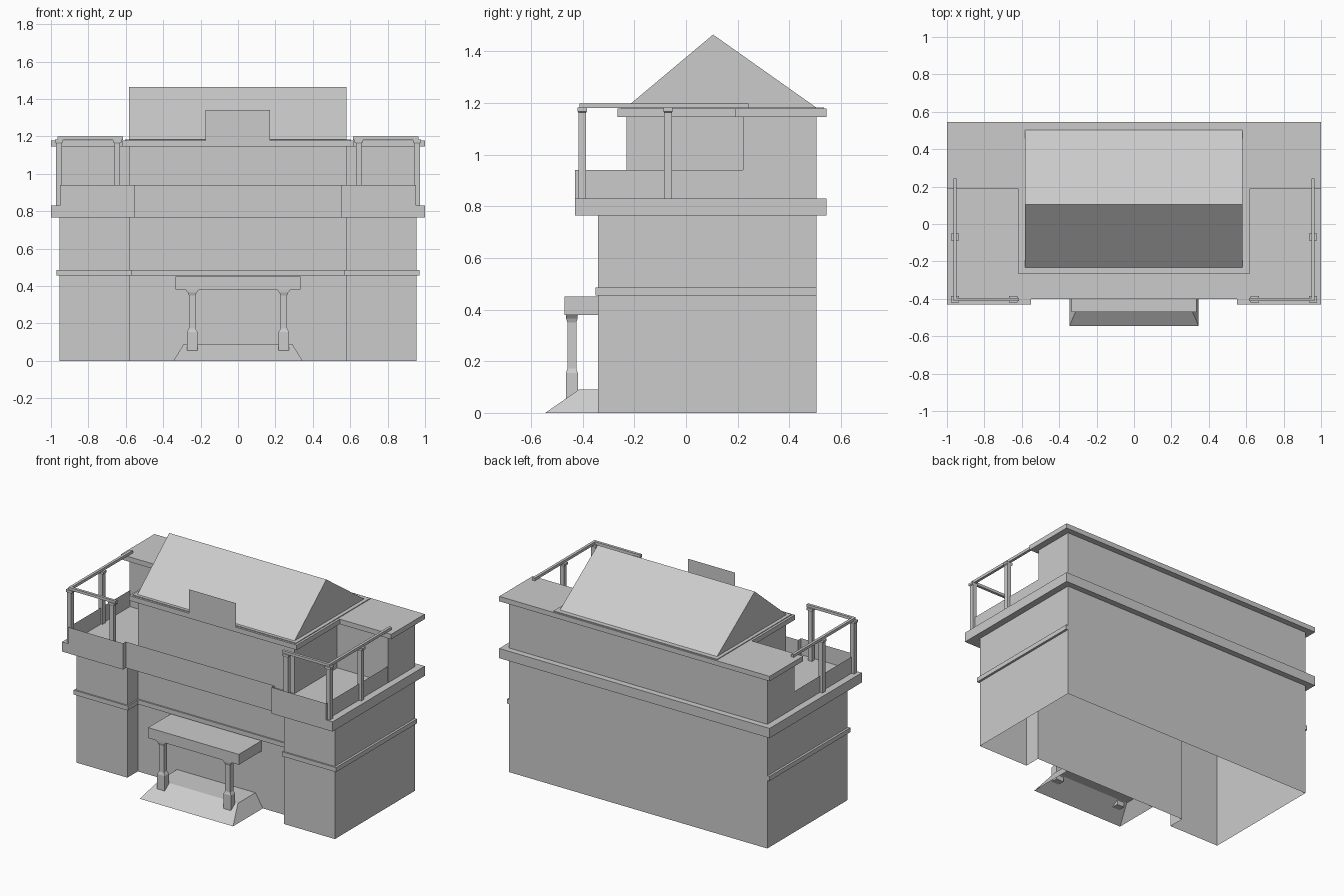
import bpy, bmesh

if "Cube" in bpy.data.objects:
    bpy.data.objects.remove(bpy.data.objects["Cube"])


def loft(name, rings, cap_start=True, cap_end=True):
    """Skin a list of equal-length point rings."""
    bm = bmesh.new()
    loops = [[bm.verts.new(p) for p in ring] for ring in rings]
    n = len(loops[0])
    for a, b in zip(loops, loops[1:]):
        for i in range(n):
            j = (i + 1) % n
            bm.faces.new((a[i], a[j], b[j], b[i]))
    if cap_start:
        bm.faces.new(loops[0][::-1])
    if cap_end:
        bm.faces.new(loops[-1])
    bmesh.ops.recalc_face_normals(bm, faces=bm.faces[:])
    mesh = bpy.data.meshes.new(name)
    bm.to_mesh(mesh)
    bm.free()
    obj = bpy.data.objects.new(name, mesh)
    bpy.context.collection.objects.link(obj)
    return obj


def prism(name, pts, z0, z1, caps=True):
    return loft(name, [[(x, y, z) for x, y in pts] for z in (z0, z1)], caps, caps)


def rect(x0, x1, y0, y1):
    return [(x0, y0), (x1, y0), (x1, y1), (x0, y1)]


def box(name, x0, x1, y0, y1, z0, z1):
    return prism(name, rect(x0, x1, y0, y1), z0, z1)


def stack(name, cx, cy, levels):
    """Square-section column from (z, half width x, half width y) levels."""
    return loft(name, [[(x, y, z) for x, y in rect(cx - a, cx + a, cy - b, cy + b)]
                       for z, a, b in levels])


def panel(name, pts):
    mesh = bpy.data.meshes.new(name)
    mesh.from_pydata(pts, [], [tuple(range(len(pts)))])
    bpy.context.collection.objects.link(bpy.data.objects.new(name, mesh))


def mirrored(right):
    """Complete a symmetric outline from its right half, front to back."""
    return right + [(-x, y) for x, y in reversed(right)]


# Ground storey with recessed centre, open underneath
front = [(0.58, -0.23), (0.58, -0.34), (0.955, -0.34), (0.955, 0.505)]
prism("lower_walls", mirrored(front), 0, 0.765, caps=False)

# String course around front and sides
outer = [(0.57, -0.24), (0.57, -0.35), (0.97, -0.35), (0.97, 0.505)]
path_out = [(-x, y) for x, y in reversed(outer)] + outer
path_in = [(-x, y) for x, y in reversed(front)] + front
prism("string_course", path_out + path_in[::-1], 0.455, 0.485)

# Balcony floor slab
prism("floor_slab", mirrored([(0.55, -0.40), (0.55, -0.43), (1, -0.43), (1, 0.545)]),
      0.765, 0.83)

# Thin parapets
panel("centre_parapet", [(-0.55, -0.40, 0.83), (0.55, -0.40, 0.83),
                         (0.55, -0.40, 0.94), (-0.55, -0.40, 0.94)])
for side, s in (("left", -1), ("right", 1)):
    panel(side + "_front_parapet", [(s * x, -0.43, z) for x, z in
          ((0.55, 0.83), (0.953, 0.83), (0.953, 0.94), (0.55, 0.94))])
    panel(side + "_parapet_return", [(s * 0.55, y, z) for y, z in
          ((-0.43, 0.83), (-0.40, 0.83), (-0.40, 0.94), (-0.43, 0.94))])
    panel(side + "_side_parapet", [(s * 0.953, y, z) for y, z in
          ((-0.43, 0.83), (0.22, 0.83), (0.22, 0.94), (-0.43, 0.94))])

# Upper storey and its T-shaped cornice
prism("upper_walls", mirrored([(0.58, -0.23), (0.58, 0.22), (0.955, 0.22), (0.955, 0.505)]),
      0.83, 1.145, caps=False)
prism("upper_cornice", mirrored([(0.62, -0.265), (0.62, 0.19), (1, 0.19), (1, 0.545)]),
      1.145, 1.178)
box("roof_curb", -0.605, 0.605, -0.252, 0.535, 1.178, 1.183)

# Gable roof
loft("gable_roof", [[(x, -0.235, 1.18), (x, 0.105, 1.465), (x, 0.515, 1.175)]
                    for x in (-0.582, 0.58)])

# Flat board at the eaves
panel("front_board", [(-0.175, -0.268, 1.178), (0.172, -0.268, 1.178),
                      (0.172, -0.268, 1.34), (-0.175, -0.268, 1.34)])

# Balcony posts and rails
for side, s in (("left", -1), ("right", 1)):
    for label, x, y in (("inner", 0.645, -0.402), ("corner", 0.957, -0.402),
                        ("rear", 0.957, -0.07)):
        stack(f"{side}_{label}_post", s * x, y,
              [(0.83, 0.015, 0.015), (1.163, 0.015, 0.015),
               (1.168, 0.022, 0.018), (1.182, 0.022, 0.018)])
    xs = sorted((s * 0.948, s * 0.966))
    box(side + "_side_rail", *xs, -0.413, 0.243, 1.18, 1.198)
    xs = sorted((s * 0.615, s * 0.948))
    box(side + "_front_rail", *xs, -0.413, -0.395, 1.18, 1.198)

# Porch canopy, columns and sloped step
box("porch_canopy", -0.335, 0.335, -0.47, -0.23, 0.38, 0.45)
for side, s in (("left", -1), ("right", 1)):
    stack(side + "_porch_column", s * 0.245, -0.442,
          [(0.055, 0.028, 0.023), (0.155, 0.028, 0.023), (0.172, 0.018, 0.017),
           (0.35, 0.018, 0.017), (0.365, 0.024, 0.022), (0.38, 0.036, 0.023)])
loft("porch_step", [[(x, y, 0) for x, y in rect(-0.345, 0.345, -0.545, -0.23)],
                    [(x, y, 0.09) for x, y in rect(-0.29, 0.29, -0.415, -0.23)]],
     cap_start=False)
